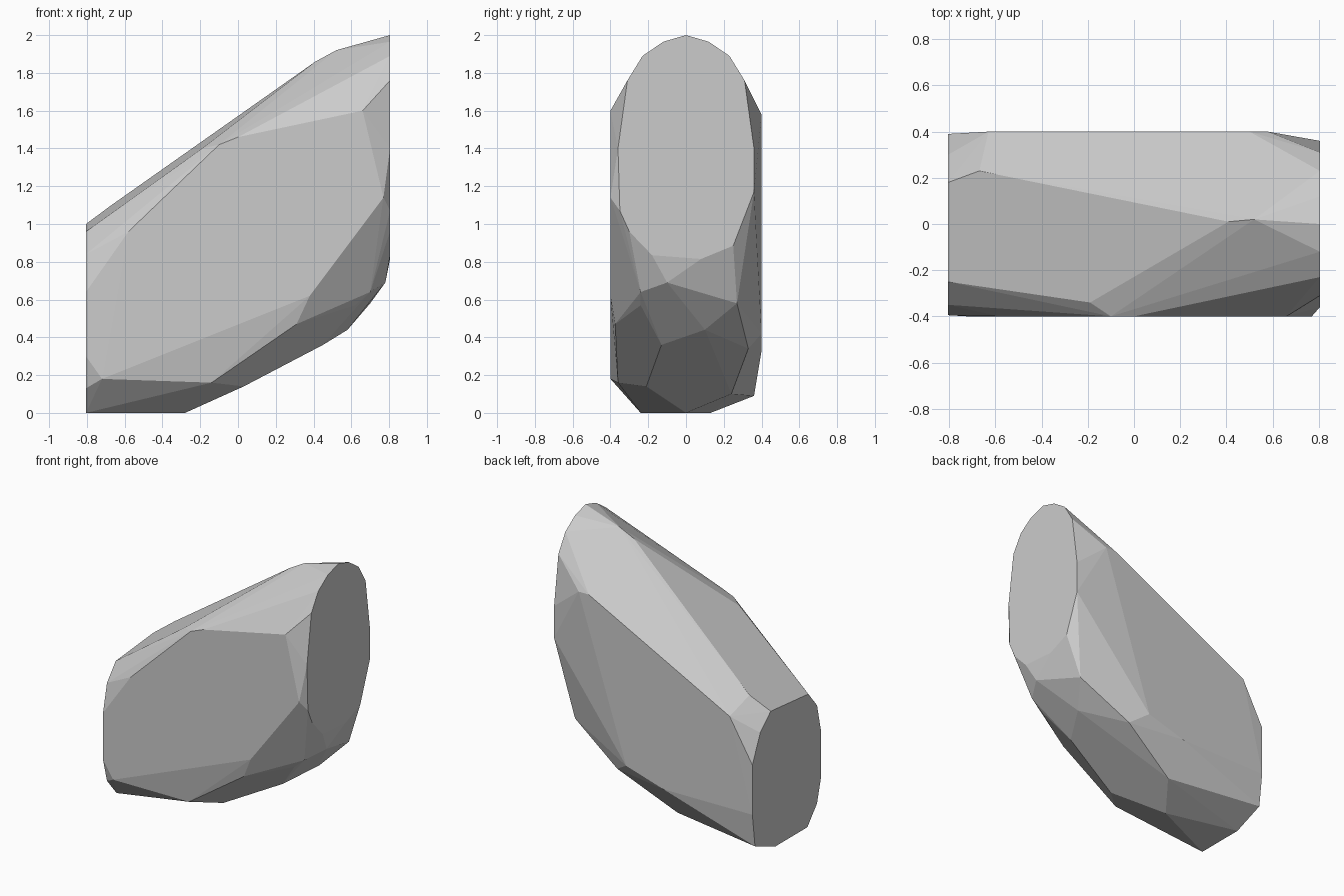
import bpy
import bmesh
import math

default_cube = bpy.data.objects.get("Cube")
if default_cube:
    bpy.data.objects.remove(default_cube, do_unlink=True)

HALF_LENGTH, HALF_WIDTH = 0.805, 0.4


def make_material(name, colour):
    material = bpy.data.materials.new(name)
    material.use_nodes = True
    material.diffuse_color = colour
    shader = next(n for n in material.node_tree.nodes if n.type == 'BSDF_PRINCIPLED')
    shader.inputs["Base Color"].default_value = colour
    shader.inputs["Roughness"].default_value = 0.9
    return material


def on_end(outline, x):
    """Place a (y, z) outline on one of the flat ends."""
    return [(x, y, z) for y, z in outline]


def on_side(outline, y):
    """Place an (x, z) outline on one of the flat long sides."""
    return [(x, y, z) for x, z in outline]


def hull_object(name, points, material):
    """Wrap the chipped corners in one faceted convex solid."""
    bm = bmesh.new()
    for point in points:
        bm.verts.new(point)
    result = bmesh.ops.convex_hull(bm, input=bm.verts)
    unused = {g for g in result["geom_interior"] + result["geom_unused"]
              if isinstance(g, bmesh.types.BMVert)}
    bmesh.ops.delete(bm, geom=list(unused), context='VERTS')
    bmesh.ops.dissolve_limit(bm, angle_limit=math.radians(2),
                             verts=bm.verts, edges=bm.edges)
    bmesh.ops.recalc_face_normals(bm, faces=bm.faces)
    mesh = bpy.data.meshes.new(name)
    bm.to_mesh(mesh)
    bm.free()
    mesh.materials.append(material)
    rock = bpy.data.objects.new(name, mesh)
    bpy.context.collection.objects.link(rock)
    return rock


# Tall end: a rounded crown mirrored about the middle, then an uneven lower rim
crown = [(0.12, 1.965), (0.23, 1.89), (0.31, 1.76), (0.36, 1.4)]
tall_end = [(0, 2)] + [(s * y, z) for s in (-1, 1) for y, z in crown]
tall_end += [(-0.35, 1.07), (-0.3, 0.96), (-0.18, 0.835),
             (0.08, 0.815), (0.25, 0.885), (0.36, 1.17)]

# Short end: a rounded slab reaching the ground
short_end = [(0.18, 1.0), (0.3, 0.89), (0.39, 0.69), (0.39, 0.33), (0.36, 0.09),
             (0.13, 0), (-0.24, 0), (-0.35, 0.13), (-0.395, 0.3),
             (-0.395, 0.64), (-0.35, 0.84), (-0.25, 0.96)]

# Flat long sides
front_side = [(-0.58, 0.96), (-0.1, 1.42), (0, 1.46), (0.66, 1.6),
              (0.77, 1.14), (0.38, 0.62), (-0.72, 0.18)]
back_side = [(0.5, 1.58), (0.58, 1.58), (0.2, 0.42), (-0.1, 0.33),
             (-0.63, 1.0)]

# Sloping ridge along the top
ridge = [(0.52, 0.02, 1.92), (0.41, 0.01, 1.86), (-0.67, 0.23, 1.1),
         (-0.19, -0.34, 1.4), (-0.77, -0.24, 0.98)]

# Chipped underside
underside = [(0.31, -0.375, 0.47), (-0.14, -0.36, 0.16), (0.62, -0.24, 0.57),
             (0.7, -0.24, 0.64), (0.78, -0.1, 0.69), (0.58, 0.1, 0.44),
             (0.45, -0.13, 0.36), (0.03, -0.21, 0.14), (-0.28, 0, 0),
             (0.7, 0.27, 0.58), (0.32, 0.33, 0.34), (0.1, 0.28, 0.28),
             (-0.1, 0.24, 0.1)]

stone = make_material("stone grey", (0.6, 0.6, 0.6, 1))
corners = (on_end(tall_end, HALF_LENGTH) + on_end(short_end, -HALF_LENGTH)
           + on_side(front_side, -HALF_WIDTH) + on_side(back_side, HALF_WIDTH)
           + ridge + underside)
hull_object("rock", corners, stone)
